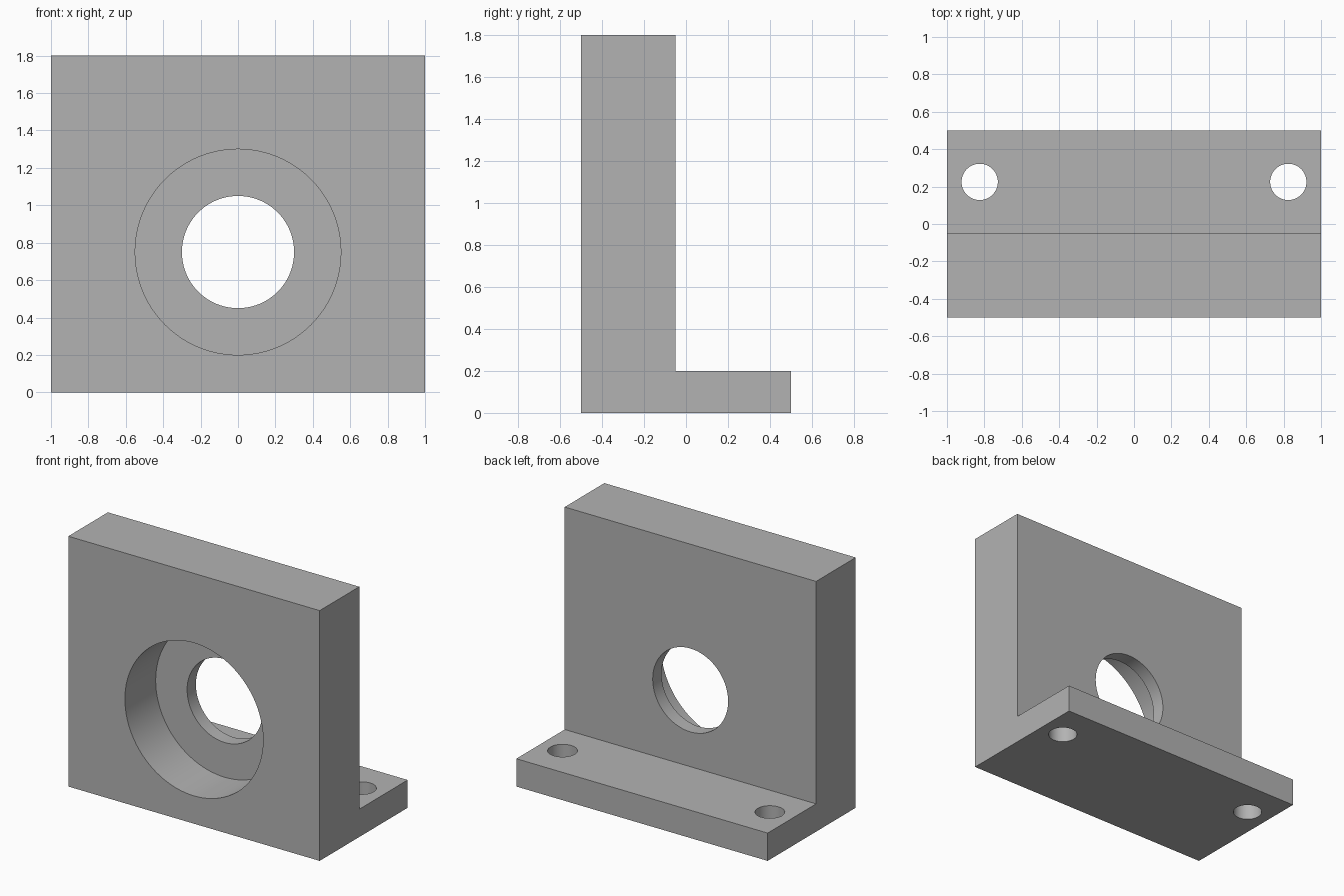
import bpy
import bmesh
import math

cube = bpy.data.objects.get("Cube")
if cube:
    bpy.data.objects.remove(cube, do_unlink=True)

# Single grey material
GREY = (0.45, 0.45, 0.45, 1.0)
grey = bpy.data.materials.new("plain grey")
grey.use_nodes = True
grey.diffuse_color = GREY
grey.node_tree.nodes["Principled BSDF"].inputs["Base Color"].default_value = GREY

# Overall sizes
HALF_WIDTH, HALF_DEPTH, HEIGHT = 1.0, 0.5, 1.8
WALL_BACK, FOOT_TOP = -0.05, 0.2
BORE_Z = 0.75

# L-shaped bracket: side profile extruded across the width
profile = [(-HALF_DEPTH, 0), (HALF_DEPTH, 0), (HALF_DEPTH, FOOT_TOP),
           (WALL_BACK, FOOT_TOP), (WALL_BACK, HEIGHT), (-HALF_DEPTH, HEIGHT)]
bm = bmesh.new()
side = bm.faces.new([bm.verts.new((-HALF_WIDTH, y, z)) for y, z in profile])
extruded = bmesh.ops.extrude_face_region(bm, geom=[side])["geom"]
bmesh.ops.translate(bm, vec=(2 * HALF_WIDTH, 0, 0),
                    verts=[v for v in extruded if isinstance(v, bmesh.types.BMVert)])
bmesh.ops.recalc_face_normals(bm, faces=bm.faces)
mesh = bpy.data.meshes.new("bracket")
bm.to_mesh(mesh)
bm.free()
mesh.materials.append(grey)
bracket = bpy.data.objects.new("bracket", mesh)
bpy.context.collection.objects.link(bracket)


def drill(name, radius, length, center, tilt=0.0):
    """Cut a round hole through the bracket."""
    bpy.ops.mesh.primitive_cylinder_add(vertices=96, radius=radius, depth=length,
                                        location=center, rotation=(tilt, 0, 0))
    cutter = bpy.context.object
    cutter.name = name
    cutter.hide_render = True
    cutter.data.materials.append(grey)
    bpy.ops.object.select_all(action="DESELECT")
    bracket.select_set(True)
    bpy.context.view_layer.objects.active = bracket
    cut = bracket.modifiers.new(name, "BOOLEAN")
    cut.operation = "DIFFERENCE"
    cut.solver = "EXACT"
    cut.object = cutter
    bpy.ops.object.modifier_apply(modifier=cut.name)
    bpy.data.objects.remove(cutter, do_unlink=True)


# Wide counterbore from the front, narrower bore right through the wall
drill("counterbore_cutter", 0.55, 0.7, (0, -0.5, BORE_Z), math.pi / 2)
drill("bore_cutter", 0.3, 0.6, (0, -0.2, BORE_Z), math.pi / 2)

# Mounting holes in the foot
for x in (-0.825, 0.825):
    drill("mounting_hole_cutter", 0.097, 0.6, (x, 0.225, 0.1))

# Smooth the bores, keep the edges crisp
bpy.ops.object.shade_smooth_by_angle(angle=math.radians(30))
